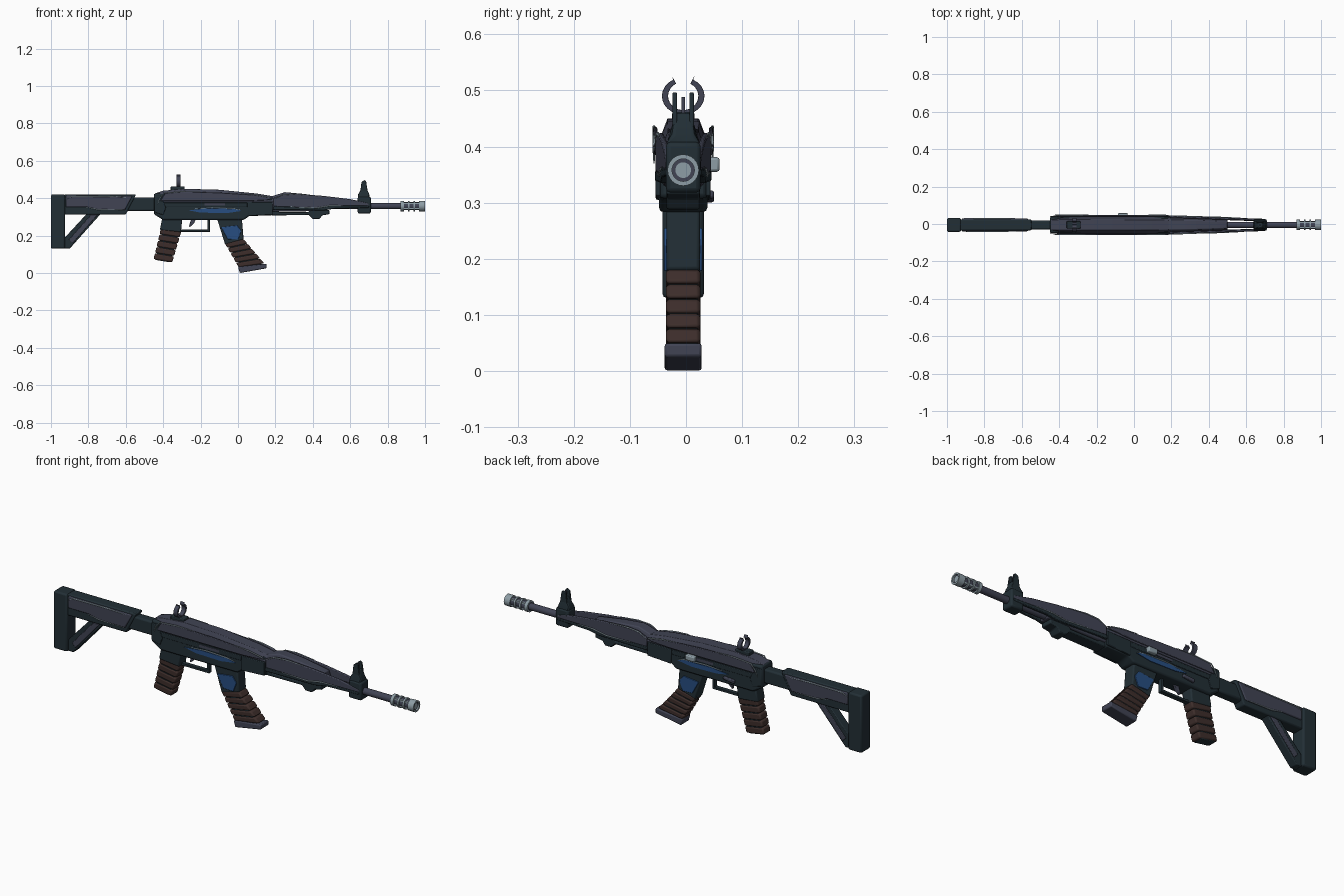
import bpy, bmesh, math
from mathutils import Vector

default = bpy.data.objects.get("Cube")
if default:
    bpy.data.objects.remove(default, do_unlink=True)

MID = -0.005      # y of the symmetry plane
BORE = 0.358      # height of the barrel axis
SIDES = (("left", 1), ("right", -1))


def material(name, r, g, b):
    m = bpy.data.materials.new(name)
    m.use_nodes = True
    m.diffuse_color = (r, g, b, 1)
    m.node_tree.nodes["Principled BSDF"].inputs["Base Color"].default_value = (r, g, b, 1)
    return m


DARK = material("dark teal metal", .016, .028, .036)
SLATE = material("slate violet metal", .052, .057, .088)
BROWN = material("brown grip", .047, .027, .024)
BLUE = material("blue inlay", .02, .075, .22)
SILVER = material("pale steel", .27, .34, .38)


def finish(name, bm, mat, bevel=0.0):
    bmesh.ops.recalc_face_normals(bm, faces=bm.faces)
    mesh = bpy.data.meshes.new(name)
    bm.to_mesh(mesh)
    bm.free()
    mesh.materials.append(mat)
    ob = bpy.data.objects.new(name, mesh)
    bpy.context.collection.objects.link(ob)
    bpy.ops.object.select_all(action='DESELECT')
    ob.select_set(True)
    bpy.context.view_layer.objects.active = ob
    bpy.ops.object.shade_smooth_by_angle(angle=math.radians(35))
    if bevel:
        mod = ob.modifiers.new("Bevel", 'BEVEL')
        mod.width, mod.segments, mod.limit_method = bevel, 2, 'ANGLE'
    return ob


def skin(name, rings, mat, bevel=0.0):
    """Closed solid through a row of matching point loops."""
    bm = bmesh.new()
    loops = [[bm.verts.new(p) for p in ring] for ring in rings]
    n = len(loops[0])
    for a, b in zip(loops, loops[1:]):
        for i in range(n):
            j = (i + 1) % n
            bm.faces.new((a[i], a[j], b[j], b[i]))
    bm.faces.new(loops[0])
    bm.faces.new(loops[-1])
    return finish(name, bm, mat, bevel)


def prism(name, outline, y0, y1, mat, bevel=.004, shift=lambda x: 0):
    """Side profile (x, z) extruded across the width."""
    rings = [[(x, MID + y + shift(x), z) for x, z in outline] for y in (y0, y1)]
    return skin(name, rings, mat, bevel)


def slab(name, outline, half, mat, bevel=.004):
    return prism(name, outline, -half, half, mat, bevel)


def box(name, x0, x1, z0, z1, half, mat, bevel=.004):
    return slab(name, [(x0, z0), (x1, z0), (x1, z1), (x0, z1)], half, mat, bevel)


def pair(name, outline, inner, outer, mat, bevel=.003, slope=0):
    """Mirrored side plates; slope moves them inward along x."""
    for label, s in SIDES:
        prism(f"{label}_{name}", outline, s * inner, s * outer, mat, bevel,
              lambda x, s=s: -s * slope * (x - .2))


def loft(name, stations, mat, bevel=.004):
    """Stations: x, half width, top half width, bottom, shoulder, top."""
    rings = []
    for x, w, t, zb, zs, zt in stations:
        half = [(w * .8, zb), (w, zb + .012), (w, zs), (t, zt)]
        loop = half + [(-y, z) for y, z in reversed(half)]
        rings.append([(x, MID + y, z) for y, z in loop])
    return skin(name, rings, mat, bevel)


def lathe(name, x0, x1, radius, mat, bore=0, sides=24):
    """Rod or tube along the barrel axis."""
    bm = bmesh.new()
    profile = [(x0, bore), (x0, radius), (x1, radius), (x1, bore)]
    for (xa, ra), (xb, rb) in zip(profile, profile[1:] + profile[:1]):
        def at(x, r, k):
            a = math.tau * k / sides
            return bm.verts.new((x, MID + r * math.cos(a), BORE + r * math.sin(a)))
        for k in range(sides):
            if ra + rb > 0:
                bm.faces.new((at(xa, ra, k), at(xa, ra, k + 1), at(xb, rb, k + 1), at(xb, rb, k)))
    bmesh.ops.remove_doubles(bm, verts=bm.verts, dist=1e-5)
    bmesh.ops.dissolve_degenerate(bm, edges=bm.edges, dist=1e-6)
    return finish(name, bm, mat)


def trim(name, points, y, slope=0):
    """Worn bright edge along a panel."""
    for label, s in SIDES:
        cu = bpy.data.curves.new(f"{label}_{name}", 'CURVE')
        cu.dimensions, cu.bevel_depth, cu.bevel_resolution = '3D', .003, 1
        sp = cu.splines.new('POLY')
        sp.points.add(len(points) - 1)
        for i, (p, (x, z)) in enumerate(zip(sp.points, points)):
            p.co = (x, MID + s * (y - slope * (x - .2)), z, 1)
            p.radius = .35 if i in (0, len(points) - 1) else 1
        cu.materials.append(SILVER)
        bpy.context.collection.objects.link(bpy.data.objects.new(cu.name, cu))


def bands(name, back, front, half, count):
    """Stacked wrap bands between a back edge and a front edge."""
    (b0, b1), (f0, f1) = [[Vector(p) for p in edge] for edge in (back, front)]
    for i in range(count):
        t, u = i / count, (i + .93) / count
        quad = [b0.lerp(b1, t), f0.lerp(f1, t), f0.lerp(f1, u), b0.lerp(b1, u)]
        slab(f"{name}_{i + 1}", [tuple(p) for p in quad], half, BROWN, .007)
    core = [b0.lerp(f0, .1), f0.lerp(b0, .1), f1.lerp(b1, .1), b1.lerp(f1, .1)]
    slab(f"{name}_core", [tuple(p) for p in core], half * .85, DARK)


# Stock
box("butt_pad", -1, -.925, .13, .42, .037, DARK, .008)
slab("stock_body", [(-.93, .312), (-.6, .312), (-.545, .42), (-.93, .42)], .029, DARK, .006)
pair("stock_panel", [(-.92, .352), (-.81, .352), (-.75, .338), (-.605, .336), (-.565, .412), (-.92, .414)],
     .024, .034, SLATE, .006)
trim("stock_edge", [(-.92, .395), (-.89, .408), (-.7, .41), (-.6, .405)], .034)
trim("stock_lower_edge", [(-.81, .352), (-.75, .34), (-.61, .337)], .033)
slab("stock_strut", [(-.81, .315), (-.735, .315), (-.9, .13), (-.93, .13), (-.93, .185)], .022, DARK)
pair("strut_panel", [(-.785, .312), (-.75, .312), (-.885, .158), (-.905, .178)], .02, .026, SLATE)
box("stock_tube", -.6, -.43, .332, .403, .024, DARK, .008)

# Receiver
slab("receiver_lower", [(-.45, .315), (-.4, .283), (.03, .283), (.06, .305), (.185, .308),
                        (.185, .4), (-.45, .425)], .043, DARK, .008)
loft("receiver_cover", [(-.445, .04, .026, .37, .395, .425), (-.4, .045, .028, .37, .4, .44),
                        (-.28, .045, .028, .37, .405, .45), (-.1, .045, .028, .37, .405, .445),
                        (.1, .045, .027, .37, .395, .425), (.2, .043, .025, .37, .385, .408)], SLATE)
pair("receiver_panel", [(-.415, .385), (.06, .385), (.16, .39), (.19, .402), (.1, .417),
                        (-.1, .43), (-.3, .435), (-.39, .427)], .046, .053, SLATE)
trim("cover_rear_edge", [(-.43, .37), (-.418, .4), (-.395, .428), (-.3, .435), (-.2, .434)], .052)
trim("cover_front_edge", [(.02, .424), (.1, .417), (.165, .405), (.185, .395)], .052)
pair("rear_corner", [(-.448, .325), (-.4, .31), (-.385, .35), (-.41, .41), (-.448, .41)],
     .04, .047, DARK)
pair("front_block", [(.055, .305), (.185, .312), (.185, .38), (.055, .378)], .04, .049, DARK)
pair("receiver_rib", [(-.41, .352), (.05, .352), (.05, .376), (-.41, .376)], .04, .046, DARK)
pair("bolt_slot", [(-.18, .36), (-.07, .36), (-.07, .374), (-.18, .374)], .043, .048, SLATE, 0)
pair("blue_streak", [(-.265, .335), (-.2, .323), (-.06, .32), (.02, .332), (-.02, .343), (-.17, .345)],
     .041, .046, BLUE, 0)
trim("streak_edge", [(-.23, .343), (-.14, .349), (-.03, .345), (.015, .337)], .044)
prism("charging_handle", [(-.085, .355), (-.035, .355), (-.035, .381), (-.085, .381)],
      .04, .065, SILVER, .005)
prism("selector", [(-.3, .3), (-.24, .308), (-.24, .322), (-.3, .318)], .04, .055, SLATE)

# Trigger and guard
box("guard_bar", -.31, -.15, .22, .232, .011, DARK, .002)
box("guard_front", -.163, -.15, .22, .29, .011, DARK, .002)
slab("trigger", [(-.25, .29), (-.225, .29), (-.235, .265), (-.258, .245), (-.262, .25)], .006, SLATE, .002)

# Grip
slab("grip_neck", [(-.404, .3), (-.297, .3), (-.305, .218), (-.418, .23)], .03, DARK, .006)
bands("grip_wrap", [(-.412, .24), (-.452, .072)], [(-.303, .222), (-.352, .055)], .028, 5)

# Magazine
slab("magazine_neck", [(-.115, .3), (.02, .3), (.03, .18), (-.068, .15)], .03, DARK, .006)
pair("magazine_inlay", [(-.09, .245), (-.005, .255), (.018, .225), (0, .178), (-.055, .18)],
     .028, .034, BLUE, .002)
bands("magazine_wrap", [(-.07, .158), (.005, .028)], [(.03, .182), (.142, .05)], .031, 5)
slab("magazine_base", [(.01, 0), (.152, .025), (.152, .05), (0, .033)], .033, SLATE, .005)

# Handguard
loft("handguard_core", [(.18, .041, .026, .328, .38, .41), (.25, .041, .026, .328, .39, .432),
                        (.36, .038, .024, .33, .385, .422), (.5, .03, .018, .34, .375, .402)], SLATE)
pair("handguard_panel", [(.19, .355), (.3, .352), (.42, .345), (.5, .36), (.7, .358), (.7, .374),
                         (.6, .395), (.46, .412), (.3, .424), (.24, .42), (.19, .4)],
     .038, .049, SLATE, .004, .035)
pair("handguard_skirt", [(.185, .338), (.46, .335), (.52, .345), (.7, .348), (.7, .36), (.5, .362),
                         (.42, .35), (.19, .358)], .036, .05, DARK, .003, .035)
trim("handguard_edge", [(.19, .395), (.235, .418), (.3, .423), (.4, .416)], .049, .035)
trim("handguard_lower_edge", [(.28, .354), (.42, .348), (.49, .36), (.58, .361)], .05, .035)
slab("lower_rail", [(.18, .308), (.38, .31), (.4, .288), (.435, .288), (.45, .308), (.49, .315),
                    (.49, .336), (.385, .336), (.375, .325), (.22, .325), (.21, .336), (.18, .336)],
     .03, DARK)

# Barrel and muzzle
lathe("barrel", .4, .88, .017, SLATE)
lathe("muzzle_core", .87, .992, .021, SLATE)
lathe("muzzle_bore", .98, .994, .014, SILVER)
for i, (x0, x1) in enumerate([(.87, .887), (.908, .917), (.938, .947), (.967, 1)]):
    lathe(f"muzzle_ring_{i + 1}", x0, x1, .028, SILVER, .02)
for i in range(4):
    a = math.tau * (i + .5) / 4
    y, z = .021 * math.cos(a), BORE + .021 * math.sin(a)
    prism(f"muzzle_rib_{i + 1}", [(.88, z - .004), (.97, z - .004), (.97, z + .004), (.88, z + .004)],
          y - .004, y + .004, SILVER, 0)

# Front sight
box("front_sight_block", .64, .71, .318, .408, .031, DARK, .008)
loft("front_sight_base", [(.642, .028, .018, .39, .41, .42), (.665, .026, .014, .39, .41, .46),
                          (.685, .026, .014, .39, .41, .46), (.702, .028, .018, .39, .41, .42)], DARK)
pair("front_sight_prong", [(.65, .405), (.66, .485), (.675, .497), (.685, .49), (.698, .405)],
     .011, .019, DARK, .002)
box("front_sight_pin", .668, .678, .45, .488, .003, SLATE, 0)

# Rear sight: two hooked arms around an open ring
box("rear_sight_base", -.36, -.285, .43, .462, .02, DARK)
for label, s in SIDES:
    angles = [math.radians(-88 + 150 * k / 10) for k in range(11)]
    arc = [(.038 * math.cos(a), .033 * math.sin(a)) for a in angles] + [(.02, .036)]
    arc += [(.027 * math.cos(a), .025 * math.sin(a)) for a in reversed(angles)]
    skin(f"{label}_rear_sight_arm",
         [[(x, MID + s * y, .49 + z) for y, z in arc] for x in (-.33, -.308)], SLATE, .002)
